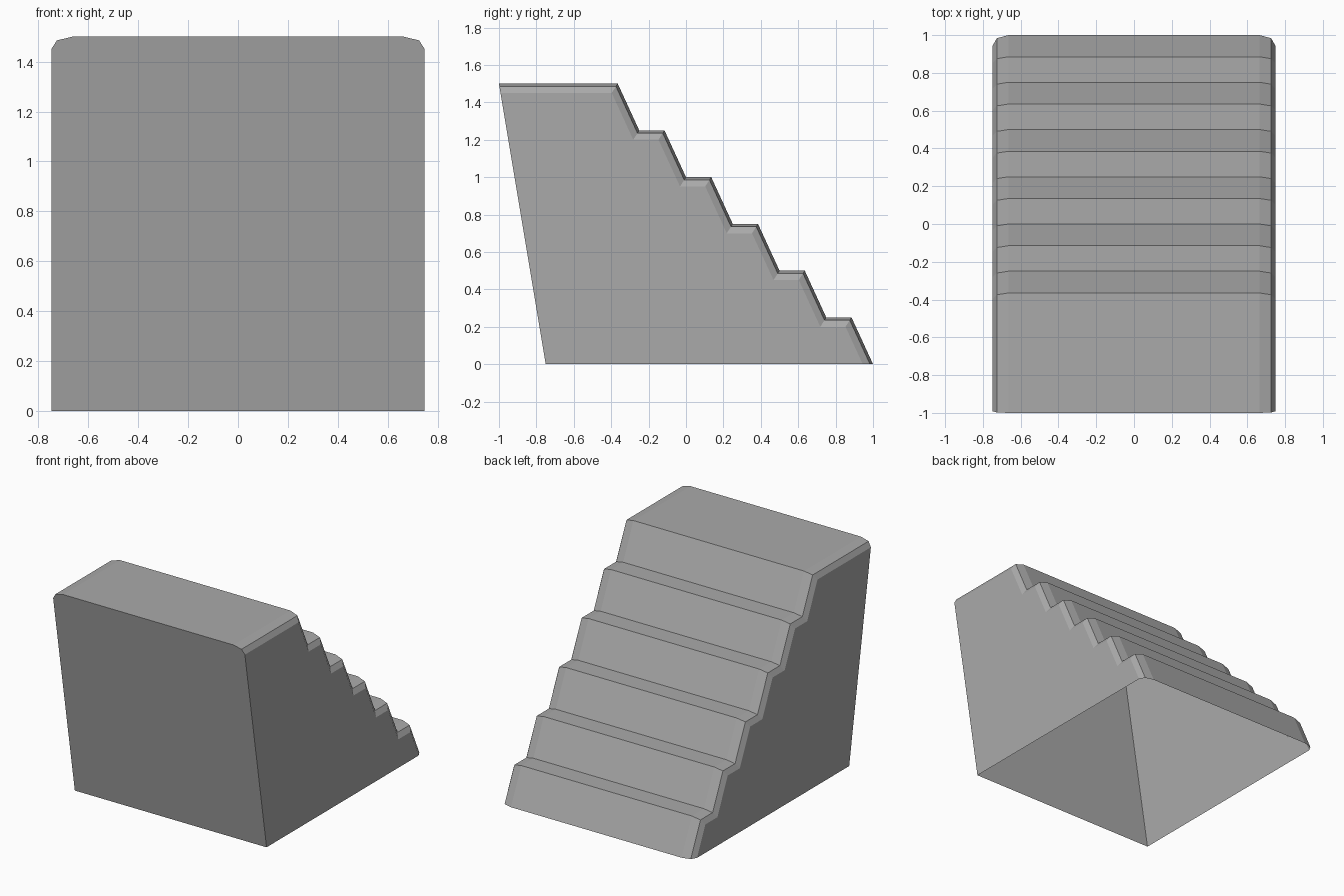
import bpy
import bmesh

cube = bpy.data.objects.get("Cube")
if cube:
    bpy.data.objects.remove(cube, do_unlink=True)

STEPS = 6
RISE = 0.25
HEIGHT = STEPS * RISE
LEAN = 1 / 6          # slope of the tall front wall
HALF_WIDTH = 0.748


def stair_profile(inset):
    """Stair line (y, z) from the top front edge down to the ground, moved inwards."""
    shift = 0.64 * inset
    pts = [(-1 + LEAN * inset, HEIGHT - inset)]
    for k in range(STEPS, 0, -1):
        z = RISE * k - inset
        pts.append((1.135 - RISE * k - shift, z))
        if k > 1:
            pts.append((1.25 - RISE * k - shift, z - RISE))
    pts.append((1 - 1.1 * inset, 0))
    return pts


# Stations across the width: x and the inset that rounds off the side edges
half = [(0.665, 0), (0.726, 0.015), (HALF_WIDTH, 0.05)]
stations = [(-x, i) for x, i in reversed(half)] + half

bm = bmesh.new()
rings = [[bm.verts.new((x, y, z)) for y, z in stair_profile(inset)]
         for x, inset in stations]

# Treads, risers and chamfered edges
for a, b in zip(rings, rings[1:]):
    for j in range(len(a) - 1):
        bm.faces.new((a[j], b[j], b[j + 1], a[j + 1]))

# Side walls and leaning front wall; the underside stays open
toe_r, toe_l = [bm.verts.new((s * HALF_WIDTH, -1 + LEAN * HEIGHT, 0)) for s in (-1, 1)]
bm.faces.new(rings[0] + [toe_r])
bm.faces.new(rings[-1] + [toe_l])
bm.faces.new([r[0] for r in rings] + [toe_l, toe_r])
bmesh.ops.recalc_face_normals(bm, faces=bm.faces)

mesh = bpy.data.meshes.new("stair_block")
bm.to_mesh(mesh)
bm.free()

# Plain grey
mat = bpy.data.materials.new("grey")
mat.use_nodes = True
grey = (0.4, 0.4, 0.4, 1)
mat.diffuse_color = grey
mat.node_tree.nodes["Principled BSDF"].inputs["Base Color"].default_value = grey
mesh.materials.append(mat)

bpy.context.collection.objects.link(bpy.data.objects.new("stair_block", mesh))
